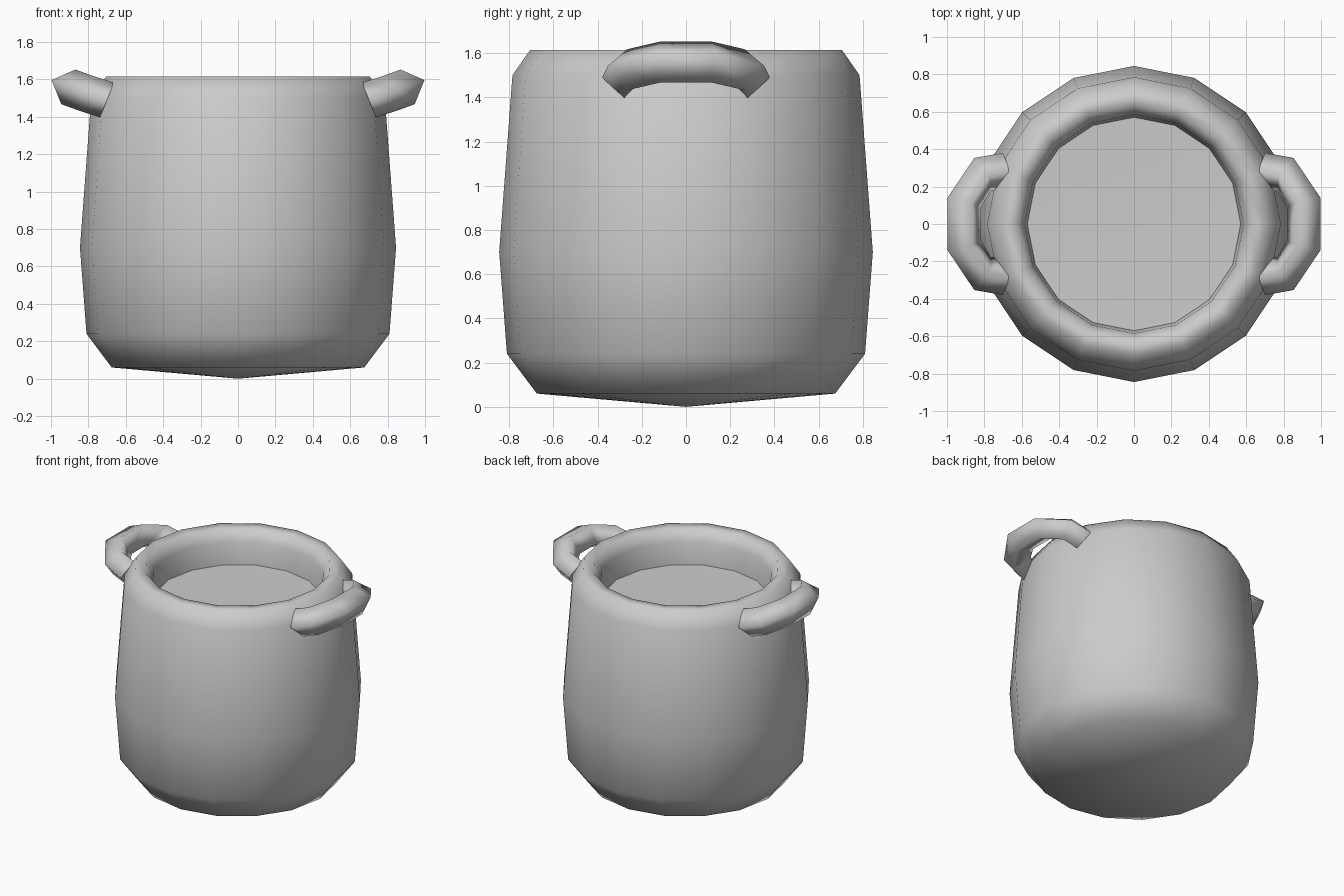
import bpy, bmesh, math
from mathutils import Vector

cube = bpy.data.objects.get("Cube")
if cube:
    bpy.data.objects.remove(cube)

grey = bpy.data.materials.new("plain_grey")
grey.use_nodes = True
grey.diffuse_color = (0.6, 0.6, 0.6, 1)
grey.node_tree.nodes["Principled BSDF"].inputs["Base Color"].default_value = (0.6, 0.6, 0.6, 1)

SIDES = 16


def finish(bm, name):
    bmesh.ops.recalc_face_normals(bm, faces=bm.faces)
    mesh = bpy.data.meshes.new(name)
    bm.to_mesh(mesh)
    bm.free()
    mesh.materials.append(grey)
    obj = bpy.data.objects.new(name, mesh)
    bpy.context.collection.objects.link(obj)
    return obj


def bridge(bm, a, b):
    """Smooth quads between two closed rings of equal length."""
    n = len(a)
    for i in range(n):
        j = (i + 1) % n
        bm.faces.new((a[i], a[j], b[j], b[i])).smooth = True


def ring(bm, r, z):
    steps = [math.tau * i / SIDES for i in range(SIDES)]
    return [bm.verts.new((r * math.cos(a), r * math.sin(a), z)) for a in steps]


def fan(bm, loop, z):
    """Close a ring with triangles to a centre point."""
    tip = bm.verts.new((0, 0, z))
    for i in range(SIDES):
        bm.faces.new((loop[i], loop[(i + 1) % SIDES], tip)).smooth = True


# Pot body: bulging wall, rounded rim, inner wall and shallow pointed base
bm = bmesh.new()
profile = [(0.675, 0.06), (0.81, 0.24), (0.845, 0.70), (0.785, 1.50),
           (0.705, 1.615), (0.63, 1.612), (0.585, 1.53), (0.57, 1.36)]
rings = [ring(bm, r, z) for r, z in profile]
for a, b in zip(rings, rings[1:]):
    bridge(bm, a, b)
fan(bm, rings[0], 0.0)
finish(bm, "pot_body")

# Inner floor near the rim
bm = bmesh.new()
fan(bm, ring(bm, 0.572, 1.365), 1.35)
floor = finish(bm, "inner_floor")
if floor.data.polygons[0].normal.z < 0:
    floor.data.flip_normals()

# Handles: four-sided tubes bent around a tilted half loop
TILT = math.radians(22)
ALONG = Vector((math.cos(TILT), 0, math.sin(TILT)))
ACROSS = Vector((-math.sin(TILT), 0, math.cos(TILT)))
half = [((0.70, 0.28, 1.49), 90), ((0.81, 0.265, 1.525), 62), ((0.907, 0.115, 1.56), 15)]
path = half + [((x, -y, z), -a) for (x, y, z), a in reversed(half)]


def handle(name, side):
    bm = bmesh.new()
    loops = []
    for centre, angle in path:
        a = math.radians(angle)
        out = ALONG * math.cos(a) + Vector((0, math.sin(a), 0))
        corners = [Vector(centre) + d * 0.1 for d in (out, ACROSS, -out, -ACROSS)]
        loops.append([bm.verts.new((p.x * side, p.y, p.z)) for p in corners])
    for a, b in zip(loops, loops[1:]):
        bridge(bm, a, b)
    bm.faces.new(loops[0])
    bm.faces.new(loops[-1])
    finish(bm, name)


handle("left_handle", 1)
handle("right_handle", -1)
